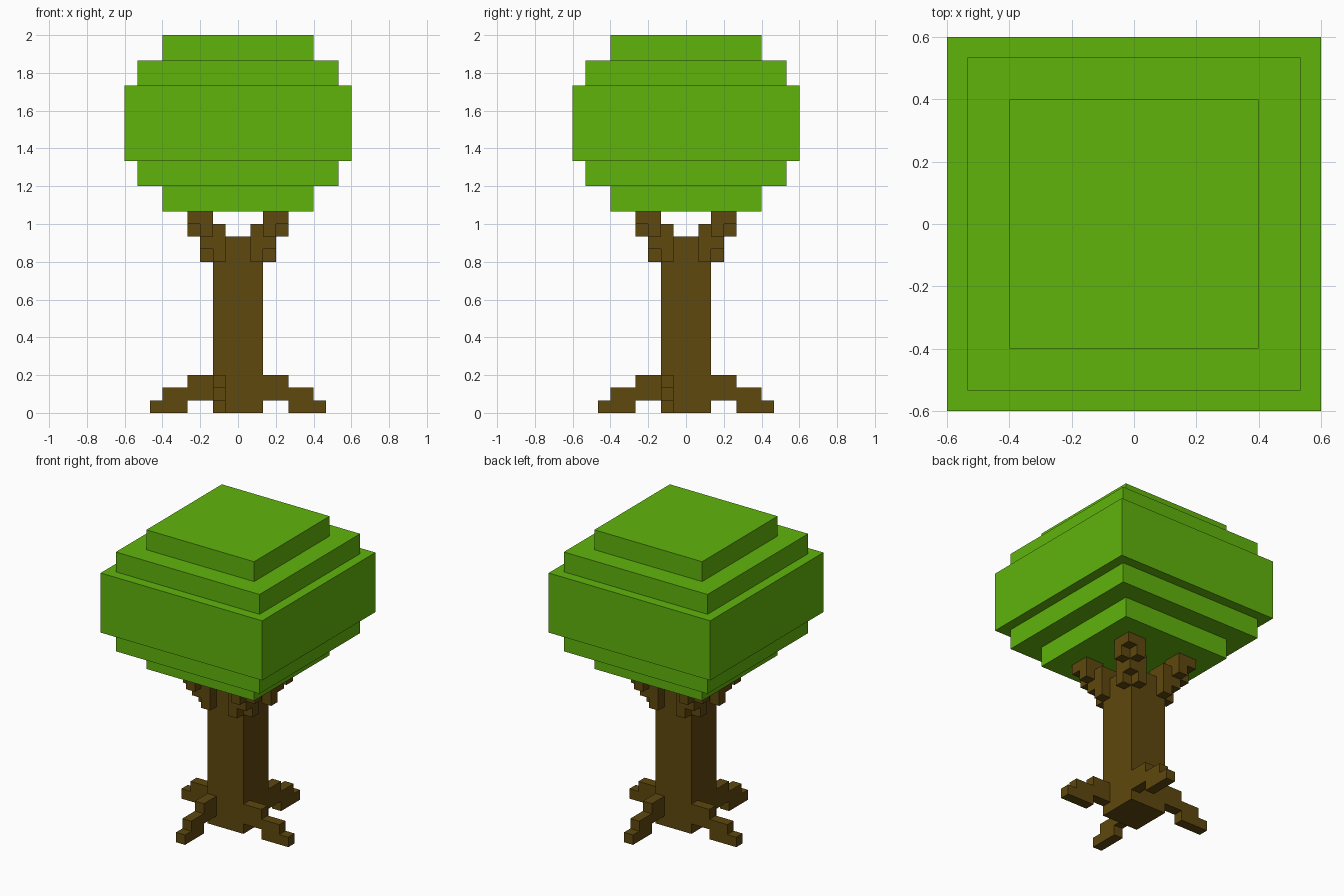
import bpy
import bmesh
import math
from mathutils import Matrix, Vector

U = 2 / 30  # edge of one block

cube = bpy.data.objects.get("Cube")
if cube:
    bpy.data.objects.remove(cube, do_unlink=True)


def make_material(name, rgb):
    mat = bpy.data.materials.new(name)
    mat.use_nodes = True
    colour = (*rgb, 1)
    mat.diffuse_color = colour
    mat.node_tree.nodes["Principled BSDF"].inputs["Base Color"].default_value = colour
    return mat


bark = make_material("bark_brown", (0.112, 0.065, 0.0044))
leaf = make_material("leaf_green", (0.117, 0.456, 0.0037))


def add_object(name, bm, mat):
    mesh = bpy.data.meshes.new(name)
    bm.to_mesh(mesh)
    bm.free()
    mesh.materials.append(mat)
    obj = bpy.data.objects.new(name, mesh)
    bpy.context.collection.objects.link(obj)
    return obj


def block(x, y, z):
    """All unit cells inside a box given by its three ranges."""
    return {(i, j, k) for i in range(*x) for j in range(*y) for k in range(*z)}


def block_mesh(cells):
    """Outer skin of a set of unit cells, with flat areas merged."""
    bm = bmesh.new()
    for cell in sorted(cells):
        for axis in range(3):
            for sign in (-1, 1):
                n = Vector((0, 0, 0))
                n[axis] = sign
                if tuple(int(c + d) for c, d in zip(cell, n)) in cells:
                    continue
                a = Vector((0, 0, 0))
                a[(axis + 1) % 3] = 0.5
                b = n.cross(a)
                mid = Vector(cell) + Vector((0.5, 0.5, 0.5)) + n / 2
                corners = (mid - a - b, mid + a - b, mid + a + b, mid - a + b)
                bm.faces.new([bm.verts.new(c * U) for c in corners])
    bmesh.ops.remove_doubles(bm, verts=bm.verts, dist=U / 100)
    bmesh.ops.dissolve_limit(bm, angle_limit=0.01, verts=bm.verts, edges=bm.edges)
    return bm


def four_around(names, cells, mat):
    """One copy of a part for each quarter turn about the trunk."""
    for turn, name in enumerate(names):
        bm = block_mesh(cells)
        bm.transform(Matrix.Rotation(turn * math.pi / 2, 4, "Z"))
        add_object(name, bm, mat)


# Trunk
add_object("trunk", block_mesh(block((-2, 2), (-2, 2), (0, 14))), bark)

# Stepped roots, each offset to one side of its trunk face
root = (block((-2, -1), (-4, -2), (1, 3))
        | block((-2, -1), (-6, -4), (1, 2))
        | block((-2, -1), (-7, -4), (0, 1)))
four_around(("front_root", "left_root", "back_root", "right_root"), root, bark)

# Corner branches: two stepped blocks, each with its lower outer corner notched
branch = block((1, 3), (1, 3), (12, 15)) - {(2, 2, 12)}
branch |= block((2, 4), (2, 4), (14, 16)) - {(3, 3, 14)}
four_around(("back_left_branch", "back_right_branch",
             "front_right_branch", "front_left_branch"), branch, bark)

# Crown: one closed shell of square rings (half width, bottom, top)
layers = [(6, 16, 18), (8, 18, 20), (9, 20, 26), (8, 26, 28), (6, 28, 30)]
bm = bmesh.new()
rings = []
for half, low, high in layers:
    for z in (low, high):
        rings.append([bm.verts.new((sx * half * U, sy * half * U, z * U))
                      for sx, sy in ((-1, -1), (1, -1), (1, 1), (-1, 1))])
for lower, upper in zip(rings, rings[1:]):
    for i in range(4):
        j = (i + 1) % 4
        bm.faces.new((lower[i], lower[j], upper[j], upper[i]))
bm.faces.new(rings[0][::-1])
bm.faces.new(rings[-1])
add_object("crown", bm, leaf)
